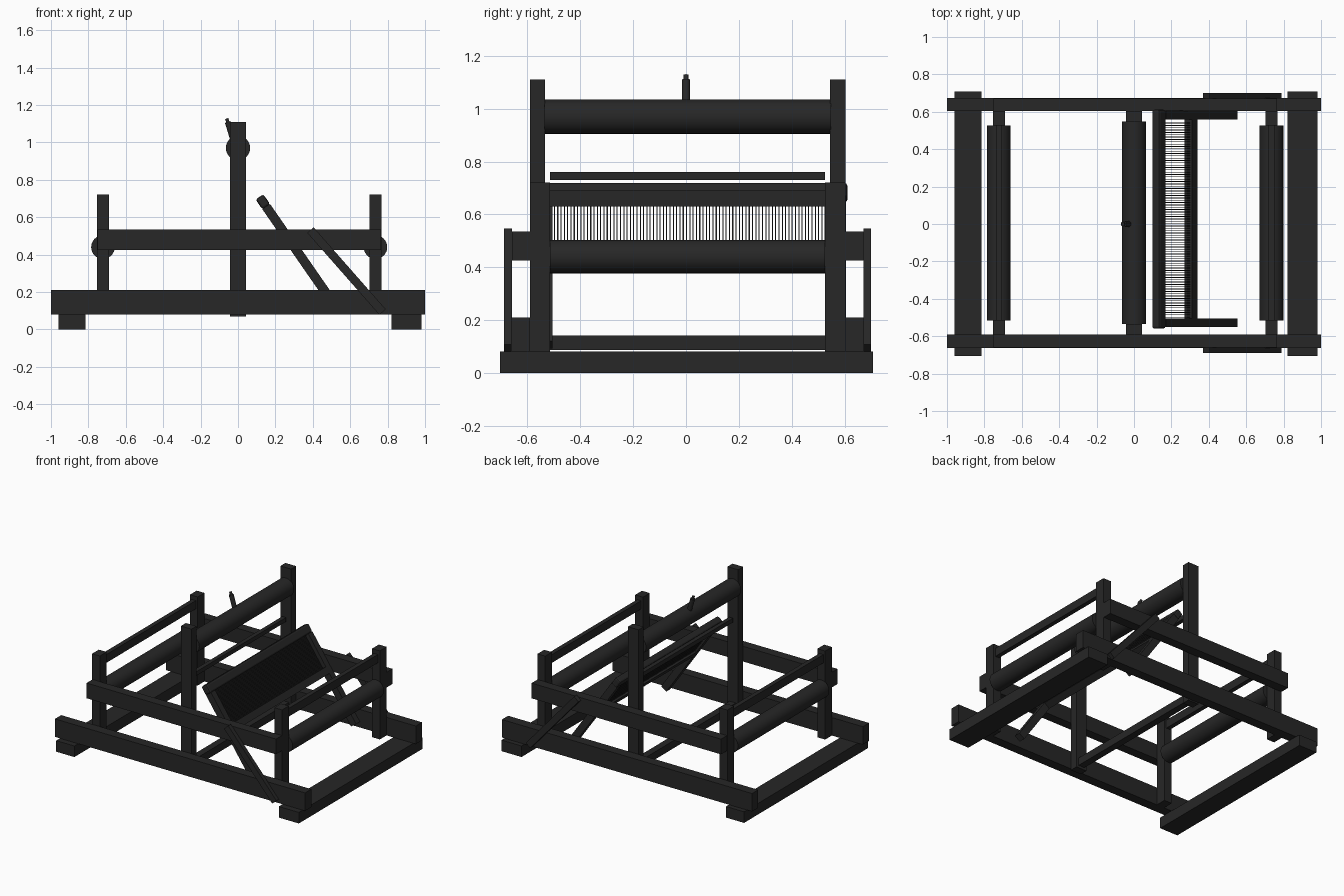
import bpy, math

if "Cube" in bpy.data.objects:
    bpy.data.objects.remove(bpy.data.objects["Cube"])

mat = bpy.data.materials.new("dark_wood")
mat.diffuse_color = (0.02, 0.02, 0.02, 1)
mat.use_nodes = True
mat.node_tree.nodes["Principled BSDF"].inputs["Base Color"].default_value = mat.diffuse_color
MID = 0.006          # y of the frame's mid plane


def box(name, x, y, z, tilt=0.0, bevel=0.0):
    """Box from (min, max) ranges; tilt turns it about y around its centre."""
    rng = (x, y, z)
    bpy.ops.mesh.primitive_cube_add(size=1, location=[(a + b) / 2 for a, b in rng])
    o = bpy.context.object
    o.name = name
    o.scale = [b - a for a, b in rng]
    o.rotation_euler[1] = tilt
    o.data.materials.append(mat)
    if bevel:
        bpy.ops.object.transform_apply(location=False, rotation=False, scale=True)
        m = o.modifiers.new("round", 'BEVEL')
        m.width, m.segments = bevel, 2
    return o


def pair(name, x, y_in, y_out, z, tilt=0.0):
    """Same box on the front and back side, y measured from the mid plane."""
    box("front_" + name, x, (MID - y_out, MID - y_in), z, tilt)
    box("back_" + name, x, (MID + y_in, MID + y_out), z, tilt)


def roller(name, x, z, r, y):
    bpy.ops.mesh.primitive_cylinder_add(vertices=32, radius=r, depth=y[1] - y[0],
        location=(x, (y[0] + y[1]) / 2, z), rotation=(math.pi / 2, 0, 0))
    o = bpy.context.object
    o.name = name
    o.data.materials.append(mat)
    bpy.ops.object.shade_smooth_by_angle()


# Base: cross feet and long rails
box("left_foot", (-0.96, -0.815), (-0.705, 0.708), (0, 0.08))
box("right_foot", (0.82, 0.98), (-0.705, 0.708), (0, 0.08))
pair("base_rail", (-1, 1), 0.597, 0.668, (0.08, 0.21))
pair("upper_rail", (-0.75, 0.765), 0.597, 0.665, (0.425, 0.535))

# Posts
pair("centre_post", (-0.043, 0.042), 0.54, 0.597, (0.07, 1.11))
inner = (-0.515, 0.527)
for side, x0 in (("left", -0.722), ("right", 0.735)):
    pair(side + "_post", (x0 - 0.031, x0 + 0.031), 0.52, 0.597, (0.08, 0.72))
    box(side + "_top_bar", (x0 - 0.016, x0 + 0.016), inner, (0.63, 0.69))
    roller(side + "_roller", x0, 0.44, 0.063, inner)

# Bars and big roller between the centre posts
box("centre_low_bar", (-0.025, 0.025), (-0.54, 0.552), (0.087, 0.142))
box("centre_thin_bar", (-0.015, 0.015), inner, (0.73, 0.76))
roller("warp_roller", 0, 0.97, 0.065, (-0.535, 0.549))

# Handle peg on the big roller
for name, r, t, d in (("peg", 0.016, 0.095, 0.10), ("peg_tip", 0.009, 0.150, 0.03)):
    a = math.radians(-17)
    bpy.ops.mesh.primitive_cylinder_add(vertices=16, radius=r, depth=d,
        location=(-0.012 + math.sin(a) * t, 0, 0.97 + math.cos(a) * t),
        rotation=(0, a, 0))
    bpy.context.object.name = name
    bpy.context.object.data.materials.append(mat)
    bpy.ops.object.shade_smooth_by_angle()

# Outer diagonal braces
brace = math.atan2(-0.66, 0.75)
pair("brace", (0.5575, 0.6025), 0.665, 0.695, (0.02, 0.604), brace)

# Tilted beater: placed by distance s below the head along the arm
DX, DZ = 0.57, -0.822
lean = math.atan2(-DX, -DZ)


def on_arm(s, width, length):
    cx, cz = 0.133 + DX * s, 0.682 + DZ * s
    return ((cx - width / 2, cx + width / 2), (cz - length / 2, cz + length / 2))


x, z = on_arm(0, 0.05, 0.065)
box("beater_head", x, (-0.56, 0.612), z, lean, 0.012)
x, z = on_arm(0.365, 0.05, 0.67)
box("front_beater_arm", x, (-0.552, -0.505), z, lean)
box("back_beater_arm", x, (0.56, 0.606), z, lean)
x, z = on_arm(0.30, 0.05, 0.05)
box("beater_lower_bar", x, (-0.505, 0.56), z, lean)

# Reed: thin upright strips, one strip repeated by an array
x, z = on_arm(0.155, 0.024, 0.27)
strip = box("reed_strips", x, (-0.5, -0.496), z, lean)
bpy.ops.object.transform_apply(location=False, rotation=False, scale=True)
arr = strip.modifiers.new("repeat", 'ARRAY')
arr.count = 84
arr.use_relative_offset = False
arr.use_constant_offset = True
arr.constant_offset_displace = (0, 0.0125, 0)
